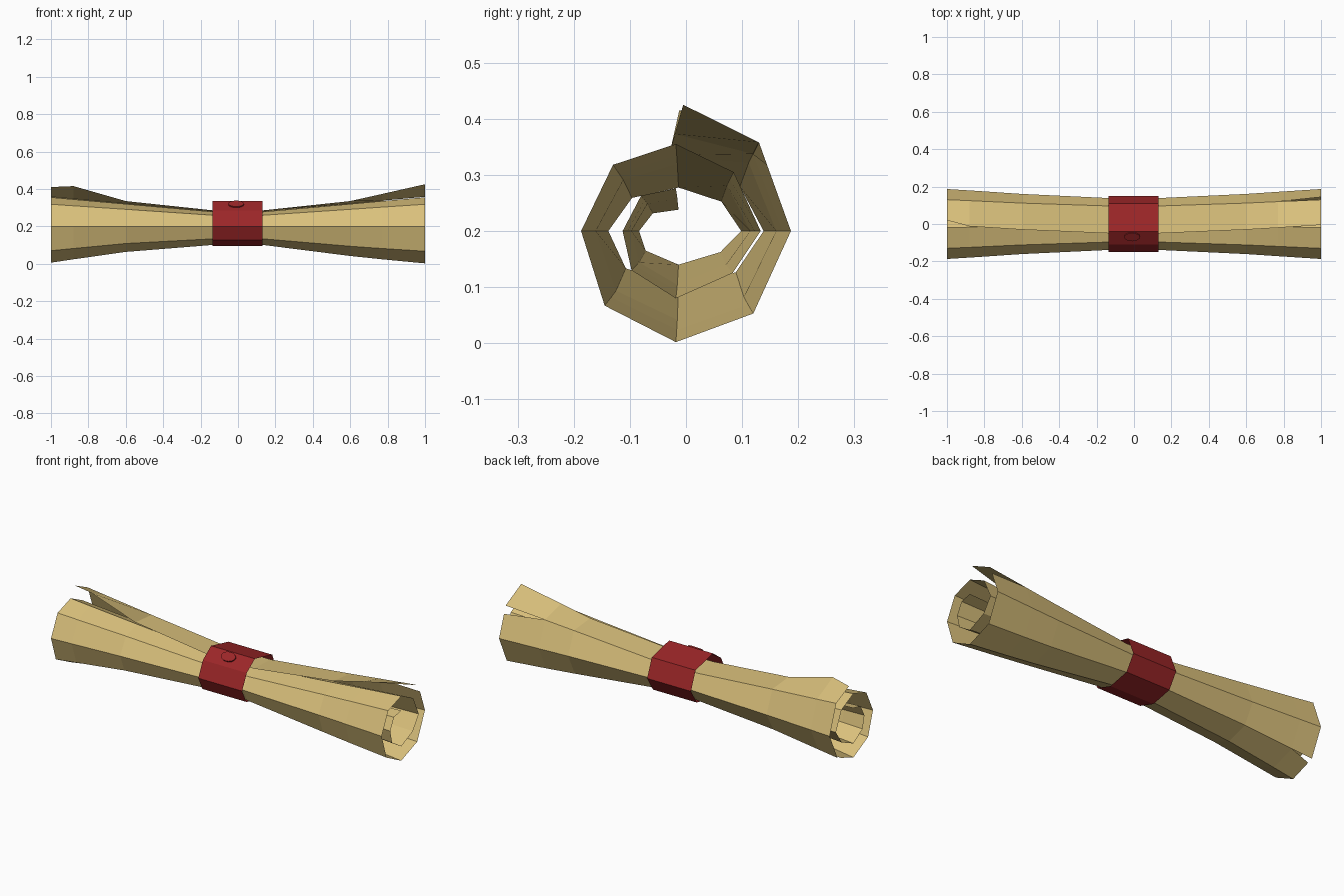
import bpy, bmesh, math
from mathutils import Vector, Matrix

if "Cube" in bpy.data.objects:
    bpy.data.objects.remove(bpy.data.objects["Cube"])


def material(name, rgb):
    m = bpy.data.materials.new(name)
    m.diffuse_color = (*rgb, 1)
    m.use_nodes = True
    m.node_tree.nodes["Principled BSDF"].inputs["Base Color"].default_value = m.diffuse_color
    return m


PARCHMENT = material("parchment tan", (0.70, 0.53, 0.20))
RED = material("ribbon red", (0.33, 0.019, 0.021))


def finish(bm, name, mat):
    me = bpy.data.meshes.new(name)
    bm.to_mesh(me)
    bm.free()
    me.materials.append(mat)
    ob = bpy.data.objects.new(name, me)
    bpy.context.collection.objects.link(ob)
    return ob


# Rolled sheet: spiral of flat panels at the flared ends (y, z from the axis)
AXIS = 0.2
SPIRAL = [(0.13, 0.158), (0.187, 0), (0.12, -0.147), (-0.018, -0.198),
          (-0.145, -0.133), (-0.187, 0), (-0.13, 0.118), (-0.018, 0.155),
          (0.085, 0.105), (0.133, 0), (0.083, -0.075), (-0.018, -0.12),
          (-0.097, -0.07), (-0.113, 0), (-0.08, 0.063), (-0.018, 0.076)]

# Stations along the roll: x, width scale, upper and lower height scale, loose edge (y, z)
STATIONS = [(-1.0, 1.0, 1.0, 0.98, 0.02, 0.41),
            (-0.88, 0.96, 0.93, 0.89, -0.012, 0.415),
            (-0.6, 0.86, 0.77, 0.69, -0.03, 0.335),
            (-0.13, 0.74, 0.5, 0.5, -0.05, 0.285),
            (0.13, 0.74, 0.5, 0.5, -0.05, 0.285),
            (0.6, 0.86, 0.77, 0.8, -0.03, 0.335),
            (0.77, 0.92, 0.87, 0.89, -0.02, 0.373),
            (1.0, 1.0, 1.0, 1.0, -0.005, 0.425)]

bm = bmesh.new()
grid = []
for x, sy, up, down, ey, ez in STATIONS:
    pts = [(ey, ez)] + [(y * sy, AXIS + z * (up if z > 0 else down)) for y, z in SPIRAL]
    grid.append([bm.verts.new((x, y, z)) for y, z in pts])

# Torn notches: (station interval, panel) -> share of the panel edge missing
TEARS = {(6, 1): 0.25, (0, 3): 0.2}
for i in range(len(grid) - 1):
    for k in range(len(SPIRAL)):
        a, b = grid[i][k], grid[i + 1][k]
        c, d = grid[i + 1][k + 1], grid[i][k + 1]
        t = TEARS.get((i, k))
        if t and i == 0:
            a = bm.verts.new(a.co.lerp(d.co, t))
        elif t:
            b = bm.verts.new(b.co.lerp(c.co, t))
        bm.faces.new((a, d, c, b))
bm.normal_update()
# Make the outer side of the sheet the front side
probe = min(bm.faces, key=lambda f: f.calc_center_median().z)
if probe.normal.z > 0:
    bmesh.ops.reverse_faces(bm, faces=bm.faces[:])
finish(bm, "rolled_sheet", PARCHMENT)

# Ribbon band: eight-sided open ring around the middle
RING = [(-0.04, 0.335), (0.11, 0.30), (0.15, 0.2), (0.10, 0.12),
        (-0.018, 0.095), (-0.115, 0.128), (-0.15, 0.2), (-0.11, 0.284)]
bm = bmesh.new()
left = [bm.verts.new((-0.135, y, z)) for y, z in RING]
right = [bm.verts.new((0.13, y, z)) for y, z in RING]
for k in range(8):
    n = (k + 1) % 8
    bm.faces.new((left[k], right[k], right[n], left[n]))
bm.normal_update()
bm.faces.ensure_lookup_table()
if bm.faces[0].normal.z < 0:
    bmesh.ops.reverse_faces(bm, faces=bm.faces[:])
finish(bm, "ribbon_band", RED)

# Seal: thin oval disc lying on the sloping front panel of the band
bm = bmesh.new()
tilt = math.atan2(0.051, 0.07)
bmesh.ops.create_cone(bm, cap_ends=True, segments=16, radius1=1, radius2=1, depth=1,
                      matrix=Matrix.Translation((-0.01, -0.067, 0.317))
                      @ Matrix.Rotation(tilt, 4, 'X')
                      @ Matrix.Diagonal(Vector((0.042, 0.027, 0.012, 1))))
finish(bm, "seal_disc", RED)
